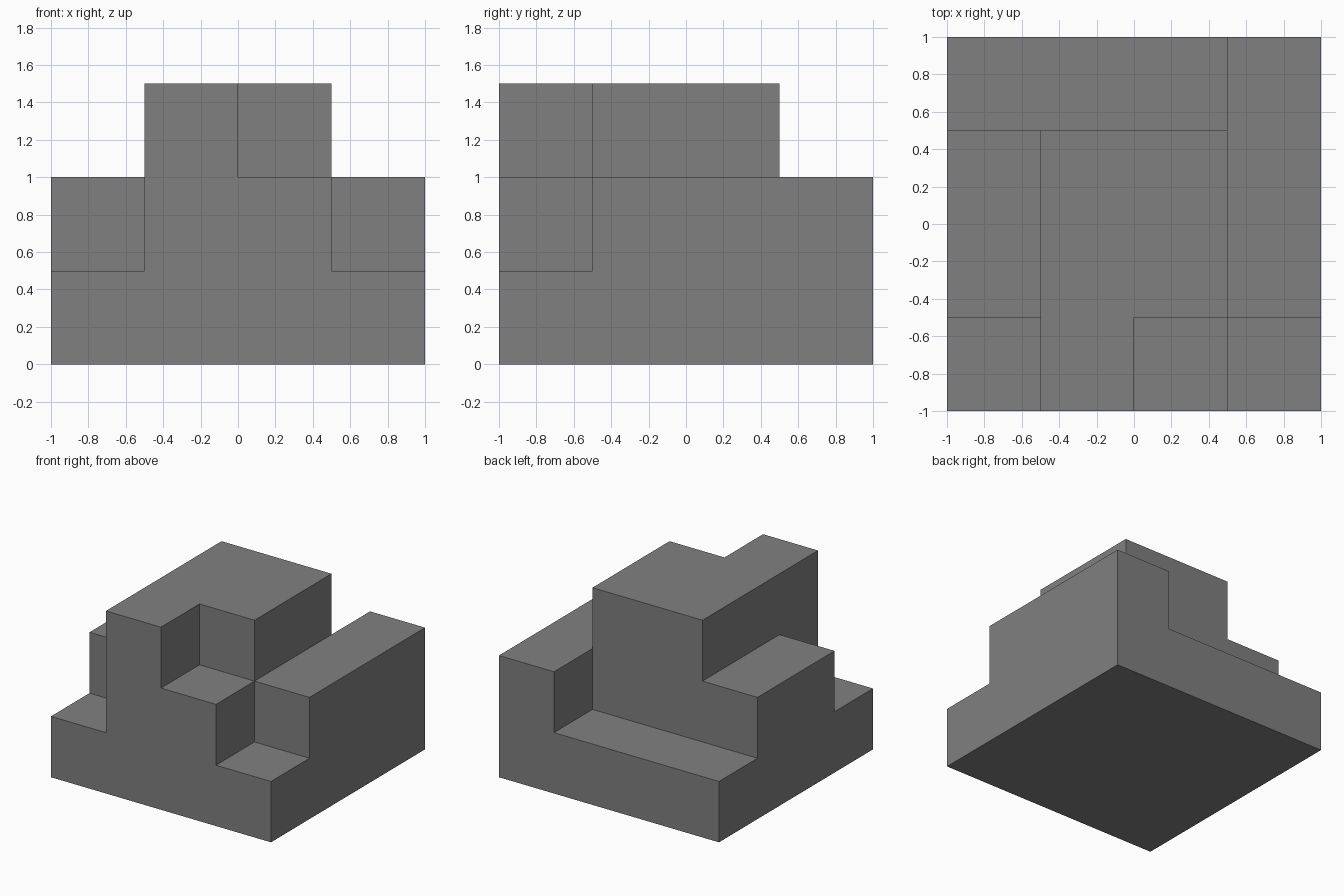
import bpy, bmesh, math
from mathutils import Vector

if "Cube" in bpy.data.objects:
    bpy.data.objects.remove(bpy.data.objects["Cube"])

S = 0.5  # size of one block
# Block heights seen from above: rows run front (-y) to back, columns left to right
HEIGHTS = ["1321",
           "2332",
           "2332",
           "1112"]


def filled(x, y, z):
    return 0 <= x < 4 and 0 <= y < 4 and 0 <= z < int(HEIGHTS[y][x])


# Stepped block: keep only the outer faces of the stacked blocks
bm = bmesh.new()
for y in range(4):
    for x in range(4):
        for z in range(int(HEIGHTS[y][x])):
            centre = Vector((x - 1.5, y - 1.5, z + 0.5))
            for axis in range(3):
                for sign in (-1, 1):
                    n = Vector((0, 0, 0))
                    n[axis] = sign
                    if filled(x + int(n.x), y + int(n.y), z + int(n.z)):
                        continue
                    u = Vector((n.y, n.z, n.x))
                    v = n.cross(u)
                    corners = [(-1, -1), (1, -1), (1, 1), (-1, 1)]
                    bm.faces.new([bm.verts.new((centre + (n + a * u + b * v) / 2) * S)
                                  for a, b in corners])

# Weld the blocks and merge the flat areas into whole faces
bmesh.ops.remove_doubles(bm, verts=bm.verts, dist=0.001)
bmesh.ops.dissolve_limit(bm, angle_limit=math.radians(1), verts=bm.verts, edges=bm.edges)
bmesh.ops.recalc_face_normals(bm, faces=bm.faces)

mesh = bpy.data.meshes.new("stepped_block")
bm.to_mesh(mesh)
bm.free()

# Plain grey
grey = bpy.data.materials.new("plain grey")
grey.diffuse_color = (0.216, 0.216, 0.216, 1)
grey.use_nodes = True
grey.node_tree.nodes["Principled BSDF"].inputs["Base Color"].default_value = grey.diffuse_color
mesh.materials.append(grey)

block = bpy.data.objects.new("stepped_block", mesh)
bpy.context.collection.objects.link(block)
